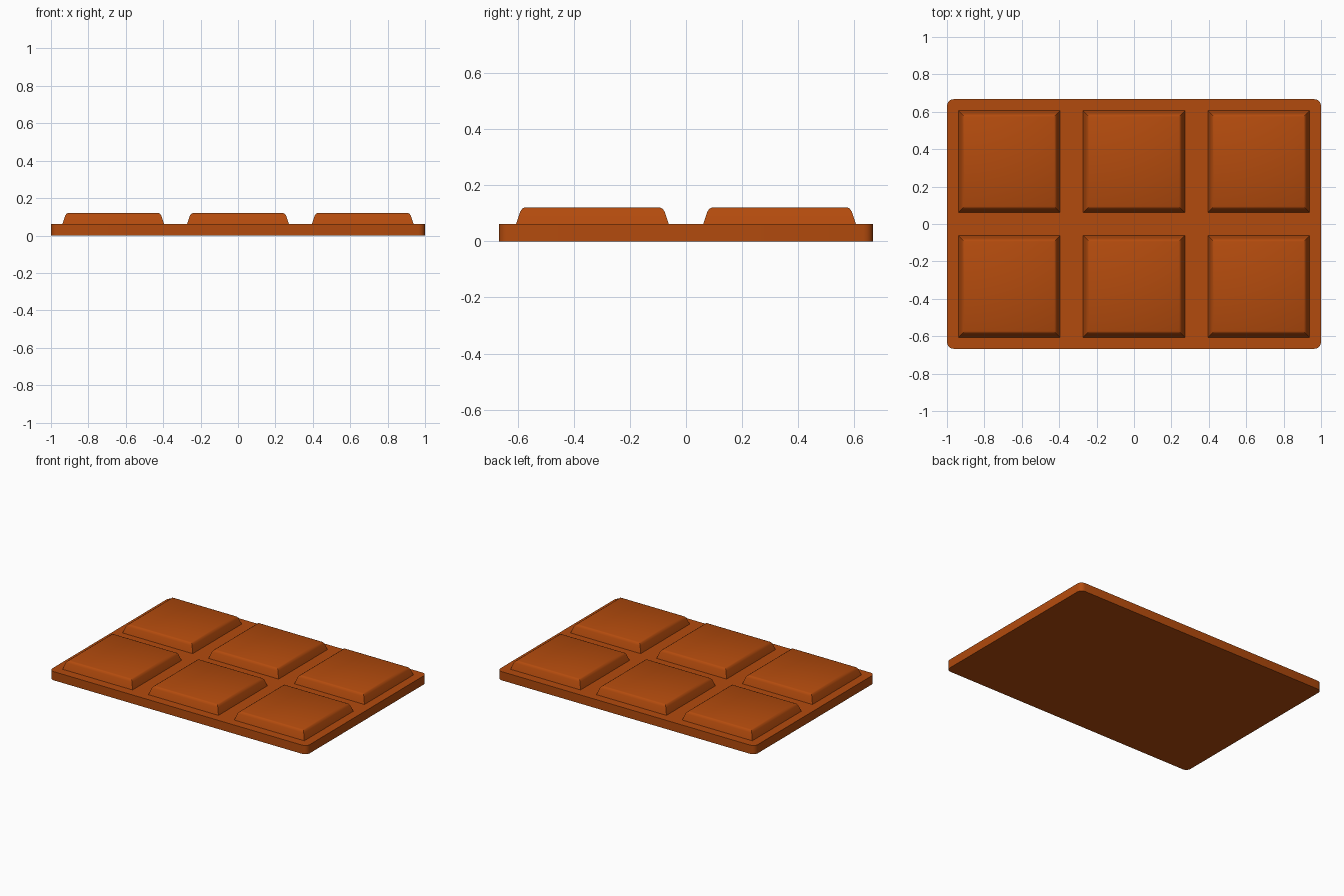
import bpy, bmesh, math

if "Cube" in bpy.data.objects:
    bpy.data.objects.remove(bpy.data.objects["Cube"])

choc = bpy.data.materials.new("milk chocolate brown")
choc.diffuse_color = (0.45, 0.07, 0.004, 1)
choc.use_nodes = True
choc.node_tree.nodes["Principled BSDF"].inputs["Base Color"].default_value = choc.diffuse_color


def loft(name, rings, loc, smooth):
    """Stack of outlines (lists of points) joined by quads and capped."""
    bm = bmesh.new()
    loops = [[bm.verts.new(p) for p in ring] for ring in rings]
    n = len(loops[0])
    for a, b in zip(loops, loops[1:]):
        for i in range(n):
            j = (i + 1) % n
            bm.faces.new((a[i], a[j], b[j], b[i]))
    bm.faces.new(loops[-1])
    bm.faces.new(loops[0][::-1])
    me = bpy.data.meshes.new(name)
    bm.to_mesh(me)
    bm.free()
    me.materials.append(choc)
    ob = bpy.data.objects.new(name, me)
    bpy.context.collection.objects.link(ob)
    ob.location = loc
    if smooth:
        bpy.ops.object.select_all(action='DESELECT')
        ob.select_set(True)
        bpy.context.view_layer.objects.active = ob
        bpy.ops.object.shade_smooth_by_angle(angle=math.radians(35))
    return ob


def rounded_rect(hx, hy, r, z, steps=4):
    pts = []
    for k, (sx, sy) in enumerate([(1, 1), (-1, 1), (-1, -1), (1, -1)]):
        for s in range(steps + 1):
            a = (k + s / steps) * math.pi / 2
            pts.append((sx * (hx - r) + r * math.cos(a),
                        sy * (hy - r) + r * math.sin(a), z))
    return pts


def square(h, z):
    return [(h, h, z), (-h, h, z), (-h, -h, z), (h, -h, z)]


# base slab with rounded vertical corners
loft("base_slab", [rounded_rect(1, 0.667, 0.035, z) for z in (0, 0.061)],
     (0, 0, 0), True)

# six raised segments with sloped sides and softened top edge
profile = [(0.273, 0.058), (0.272, 0.061), (0.257, 0.106),
           (0.250, 0.116), (0.240, 0.121)]
for col in range(3):
    for row in range(2):
        loft(f"segment_{row}_{col}", [square(h, z) for h, z in profile],
             ((col - 1) * 0.667, (row - 0.5) * 0.667, 0), True)
